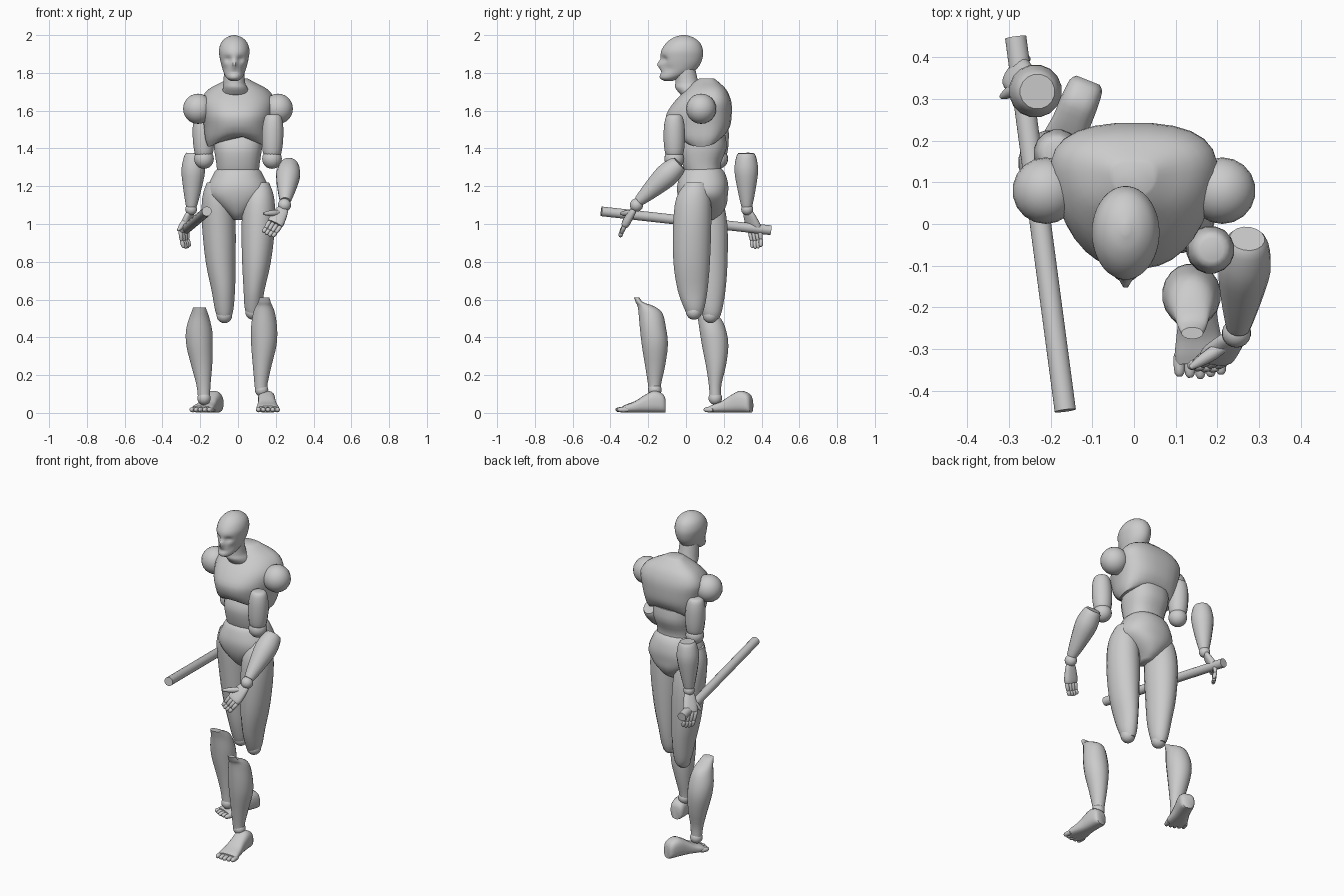
import bpy, bmesh, math
from mathutils import Vector, Matrix

grey = bpy.data.materials.new("mannequin grey")
grey.diffuse_color = (0.6, 0.6, 0.6, 1)


def finish(name, bm, angle=50):
    bmesh.ops.recalc_face_normals(bm, faces=bm.faces)
    me = bpy.data.meshes.new(name)
    bm.to_mesh(me)
    bm.free()
    me.materials.append(grey)
    me.polygons.foreach_set("use_smooth", [True] * len(me.polygons))
    me.set_sharp_from_angle(angle=math.radians(angle))
    ob = bpy.data.objects.new(name, me)
    bpy.context.collection.objects.link(ob)
    return ob


def spline(a, b, c, d, t):
    """Catmull-Rom blend of four key rings."""
    return [q + 0.5 * t * (r - p + t * (2*p - 5*q + 4*r - s + t * (3*(q - r) + s - p)))
            for p, q, r, s in zip(a, b, c, d)]


def loft(name, keys, mat=Matrix(), n=20, power=2.0, taper=0.0, arch=0.0, steps=3, shape=None):
    """Skin over rings given as (height, x centre, y centre, x radius, y radius)."""
    rings = []
    for i in range(len(keys) - 1):
        a, b, c, d = keys[max(i-1, 0)], keys[i], keys[i+1], keys[min(i+2, len(keys)-1)]
        rings += [spline(a, b, c, d, s / steps) for s in range(steps)]
    rings.append(keys[-1])
    bm = bmesh.new()
    loops = []
    for j, (h, xc, yc, rx, ry) in enumerate(rings):
        loop = []
        for k in range(n):
            u = 2 * math.pi * (k + 0.5) / n
            c, s = math.cos(u), math.sin(u)
            x = math.copysign(abs(c) ** (2 / power), c)
            y = math.copysign(abs(s) ** (2 / power), s)
            lift = arch * (1 - x * x) * max(0, 1 - j / (2 * steps))
            p = Vector((xc + rx * x * (1 + taper * y), yc + ry * y, h + lift))
            if shape:
                p = shape(p)
            loop.append(bm.verts.new(mat @ p))
        loops.append(loop)
    for a, b in zip(loops, loops[1:]):
        for k in range(n):
            bm.faces.new((a[k], a[(k+1) % n], b[(k+1) % n], b[k]))
    bm.faces.new(loops[0])
    bm.faces.new(loops[-1])
    return finish(name, bm)


def frame(origin, z, x):
    z = Vector(z).normalized()
    x = Vector(x)
    x = (x - z * x.dot(z)).normalized()
    m = Matrix((x, z.cross(x), z)).transposed().to_4x4()
    m.translation = origin
    return m


def limb(name, p0, p1, radii, side=(1, 0, 0), flat=1.0, n=16, power=2.0, steps=3):
    """Tube from p0 to p1; radii are (fraction, radius)."""
    d = Vector(p1) - Vector(p0)
    keys = [(t * d.length, 0, 0, r, r * flat) for t, r in radii]
    return loft(name, keys, frame(p0, d, side), n=n, power=power, steps=steps)


def ball(name, p, r):
    bm = bmesh.new()
    bmesh.ops.create_uvsphere(bm, u_segments=18, v_segments=12, radius=r,
                              matrix=Matrix.Translation(p))
    return finish(name, bm)


def span(z, xc, front, back, rx):
    return (z, xc, (front + back) / 2, rx, (back - front) / 2)


# Head with pressed-in eye sockets, a nose ridge and a mouth crease
def face(p):
    if p.y < -0.03:
        dx = abs(p.x + 0.02)
        p.y += 0.020 * math.exp(-((dx - 0.033) / 0.018)**2 - ((p.z - 1.872) / 0.016)**2)
        p.y -= 0.026 * math.exp(-(dx / 0.013)**2 - ((p.z - 1.845) / 0.020)**2)
        p.y += 0.008 * math.exp(-(dx / 0.03)**2 - ((p.z - 1.803) / 0.008)**2)
        p.y += 0.012 * math.exp(-((dx - 0.05) / 0.015)**2 - ((p.z - 1.82) / 0.02)**2)
    return p


loft("head", [span(*k) for k in (
    (1.758, -0.02, -0.115, -0.07, 0.02), (1.772, -0.02, -0.138, -0.03, 0.040),
    (1.80, -0.02, -0.137, 0.035, 0.055), (1.84, -0.02, -0.132, 0.072, 0.068),
    (1.88, -0.02, -0.135, 0.088, 0.077), (1.92, -0.02, -0.130, 0.09, 0.081),
    (1.96, -0.02, -0.103, 0.074, 0.069), (1.987, -0.02, -0.066, 0.04, 0.042),
    (2.0, -0.02, -0.025, 0.0, 0.008))], n=40, steps=4, shape=face)
loft("neck", [(1.68, -0.01, 0.05, 0.075, 0.075), (1.72, -0.015, 0.015, 0.066, 0.072),
              (1.75, -0.02, 0.005, 0.058, 0.062), (1.82, -0.02, -0.005, 0.054, 0.055)])

# Torso
loft("chest", [span(*k) for k in (
    (1.41, 0, -0.03, 0.185, 0.155), (1.45, 0, -0.07, 0.21, 0.168),
    (1.52, 0, -0.10, 0.235, 0.175), (1.58, 0, -0.105, 0.243, 0.185),
    (1.65, 0, -0.06, 0.24, 0.192), (1.71, 0, 0.0, 0.215, 0.155),
    (1.75, 0, 0.04, 0.175, 0.085), (1.77, 0, 0.07, 0.15, 0.05))],
    n=28, power=2.5, taper=0.2, arch=0.055)
loft("abdomen", [span(*k) for k in (
    (1.26, 0, 0.0, 0.185, 0.11), (1.32, 0, -0.02, 0.185, 0.116),
    (1.40, 0, -0.03, 0.215, 0.128), (1.47, 0, 0.0, 0.21, 0.13))], power=2.4)
loft("pelvis", [span(*k) for k in (
    (1.02, 0, 0.04, 0.14, 0.025), (1.05, 0, 0.0, 0.185, 0.055),
    (1.10, 0, -0.03, 0.215, 0.115), (1.15, 0, -0.045, 0.222, 0.160),
    (1.20, 0, -0.048, 0.225, 0.160), (1.25, 0, -0.035, 0.215, 0.138),
    (1.28, 0, -0.02, 0.20, 0.122), (1.295, 0, 0.0, 0.185, 0.105))], n=24, power=2.3)

# Shoulders, upper arms and elbows
for side, sx, ey in (("right", -1, 0.17), ("left", 1, -0.062)):
    ball(side + "_shoulder", (sx * 0.212, 0.08, 1.61), 0.08)
    limb(side + "_upper_arm", (sx * 0.187, ey, 1.58), (sx * 0.18, ey, 1.36),
         [(0, 0.028), (0.06, 0.045), (0.3, 0.056), (0.65, 0.057), (0.92, 0.050), (1, 0.040)])
    ball(side + "_elbow", (sx * 0.18, ey, 1.345), 0.053)

# Forearms and wrists
arm = [(0, 0.042), (0.08, 0.054), (0.32, 0.064), (0.65, 0.050), (0.92, 0.034), (1, 0.028)]
limb("right_forearm", (-0.232, 0.318, 1.375), (-0.247, 0.322, 1.09), arm)
ball("right_wrist", (-0.248, 0.324, 1.078), 0.032)
limb("left_forearm", (0.272, -0.035, 1.32), (0.25, -0.25, 1.12), arm)
ball("left_wrist", (0.246, -0.262, 1.10), 0.035)


def hand(side, wrist, knuckle, tip, across, thumb):
    """Flat palm, four two-jointed fingers and a thumb."""
    w, k, t = Vector(wrist), Vector(knuckle), Vector(tip)
    limb(side + "_palm", w, k, [(0, 0.024), (0.2, 0.034), (0.8, 0.044), (1, 0.040)],
         across, 0.5, power=2.6)
    a = frame(w, k - w, across).to_3x3().col[0]
    for i in range(4):
        off = a * (i - 1.5) * 0.021
        root, end = k + off, t + off * 0.85 + (k - t) * 0.06 * abs(i - 1.5)
        mid = root.lerp(end, 0.5) + (k - w).normalized() * 0.01
        for part, p, q in (("base", root, mid), ("tip", mid, end)):
            limb(f"{side}_finger_{part}_{i+1}", p, q,
                 [(-0.1, 0.006), (0.1, 0.0115), (0.8, 0.0105), (1.05, 0.005)], n=10, steps=2)
    limb(side + "_thumb", w.lerp(k, 0.3), thumb,
         [(0, 0.012), (0.4, 0.017), (0.8, 0.012), (1, 0.006)], n=10, steps=2)


hand("right", (-0.252, 0.327, 1.065), (-0.287, 0.365, 0.965), (-0.27, 0.375, 0.87),
     (0.5, 0.85, 0), (-0.318, 0.305, 0.965))
hand("left", (0.242, -0.27, 1.085), (0.195, -0.322, 1.00), (0.155, -0.348, 0.94),
     (0.75, -0.15, -0.45), (0.135, -0.345, 1.055))

# Rod held by the right hand
limb("rod", (-0.165, -0.448, 1.067), (-0.284, 0.448, 0.967), [(0, 0.026), (1, 0.026)])

# Thighs and knees
loft("left_thigh", [
    (0.52, 0.078, 0.045, 0.032, 0.040), (0.56, 0.08, 0.043, 0.046, 0.056),
    (0.65, 0.085, 0.035, 0.056, 0.080), (0.80, 0.098, 0.03, 0.077, 0.098),
    (1.0, 0.108, 0.033, 0.090, 0.102), (1.14, 0.112, 0.04, 0.080, 0.092),
    (1.22, 0.12, 0.055, 0.045, 0.055)])
loft("right_thigh", [
    (0.50, -0.072, 0.135, 0.032, 0.040), (0.54, -0.073, 0.135, 0.048, 0.056),
    (0.65, -0.078, 0.13, 0.063, 0.080), (0.80, -0.092, 0.125, 0.080, 0.096),
    (1.0, -0.102, 0.115, 0.090, 0.105), (1.14, -0.11, 0.095, 0.080, 0.095),
    (1.22, -0.12, 0.08, 0.045, 0.06)])
ball("left_knee", (0.08, 0.042, 0.535), 0.042)
ball("right_knee", (-0.072, 0.13, 0.517), 0.042)


# Shins with a kneecap lip at the top front
def shin(side, rows):
    loft(side + "_shin", [span(*r) for r in rows])


shin("left", ((0.12, 0.122, -0.198, -0.135, 0.032), (0.16, 0.122, -0.203, -0.13, 0.036),
              (0.25, 0.128, -0.217, -0.11, 0.050), (0.36, 0.137, -0.235, -0.095, 0.068),
              (0.45, 0.138, -0.245, -0.105, 0.070), (0.53, 0.138, -0.252, -0.125, 0.058),
              (0.565, 0.139, -0.257, -0.17, 0.044), (0.585, 0.14, -0.266, -0.225, 0.034),
              (0.612, 0.14, -0.276, -0.248, 0.026)))
shin("right", ((0.08, -0.180, 0.125, 0.185, 0.032), (0.15, -0.183, 0.12, 0.188, 0.038),
               (0.25, -0.192, 0.105, 0.212, 0.056), (0.35, -0.203, 0.085, 0.225, 0.070),
               (0.43, -0.206, 0.072, 0.215, 0.071), (0.50, -0.205, 0.062, 0.185, 0.055),
               (0.535, -0.204, 0.055, 0.13, 0.042), (0.557, -0.204, 0.05, 0.09, 0.034)))


# Feet: heel-to-ball loft with five toes
def foot(side, heel, ball_of_foot, ankle):
    h, b = Vector(heel), Vector(ball_of_foot)
    m = frame(h, b - h, Vector((0, 0, 1)).cross(b - h) * -1)
    up = 1 if m.to_3x3().col[1].z > 0 else -1
    rows = ((0, 0.075, 0.030), (0.015, 0.10, 0.042), (0.06, 0.115, 0.046),
            (0.11, 0.092, 0.047), (0.16, 0.060, 0.054), (0.20, 0.045, 0.060),
            (0.225, 0.034, 0.058))
    loft(side + "_foot", [(d, 0, up * (t / 2 + 0.002), w, t / 2) for d, t, w in rows],
         m, power=2.8)
    mx, fwd = m.to_3x3().col[0], (b - h).normalized()
    for i in range(5):
        p = b + mx * (i - 2) * 0.025 + Vector((0, 0, 0.017))
        limb(f"{side}_toe_{i+1}", p - fwd * 0.02, p + fwd * (0.042 - 0.004 * abs(i - 2)),
             [(0, 0.012), (0.4, 0.014), (0.85, 0.012), (1, 0.005)], n=10, steps=2)
    ball(side + "_ankle", ankle, 0.036)


foot("left", (0.148, -0.11, 0), (0.158, -0.33, 0), (0.125, -0.165, 0.122))
foot("right", (-0.11, 0.345, 0), (-0.19, 0.145, 0), (-0.18, 0.155, 0.078))
